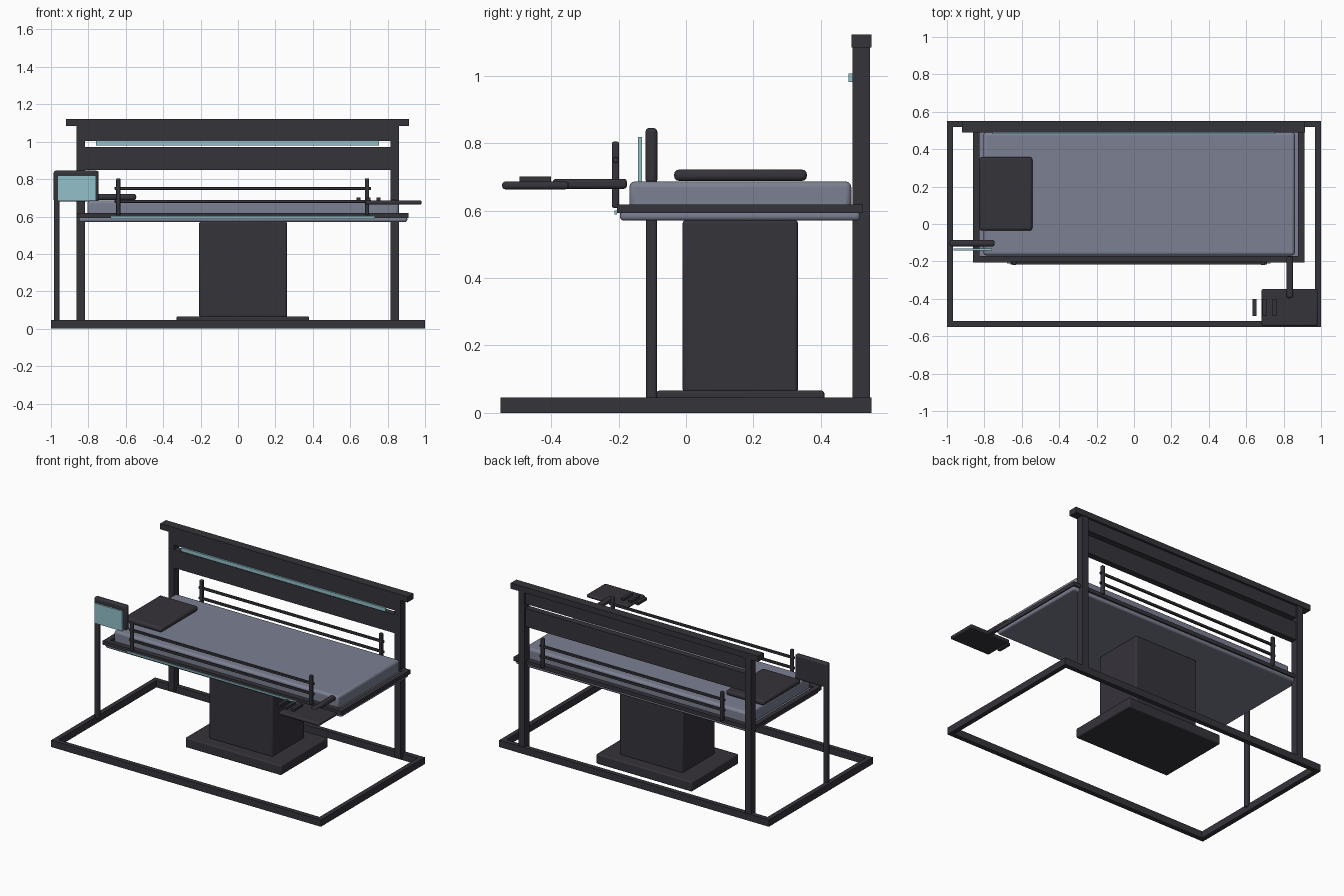
import bpy, bmesh
from mathutils import Matrix, Vector

if "Cube" in bpy.data.objects:
    bpy.data.objects.remove(bpy.data.objects["Cube"])


def material(name, rgb):
    m = bpy.data.materials.new(name)
    m.diffuse_color = (*rgb, 1)
    m.use_nodes = True
    m.node_tree.nodes["Principled BSDF"].inputs["Base Color"].default_value = m.diffuse_color
    return m


DARK = material("charcoal", (0.036, 0.033, 0.042))
GREY = material("blue_grey", (0.20, 0.215, 0.285))
TEAL = material("pale_teal", (0.29, 0.53, 0.59))


def finish(name, bm, mat, bevel=0.0, segments=3):
    me = bpy.data.meshes.new(name)
    bm.to_mesh(me)
    bm.free()
    me.materials.append(mat)
    ob = bpy.data.objects.new(name, me)
    bpy.context.collection.objects.link(ob)
    if bevel:
        mod = ob.modifiers.new("rounded_edges", 'BEVEL')
        mod.width = bevel
        mod.segments = segments
        bpy.context.view_layer.objects.active = ob
        ob.select_set(True)
        bpy.ops.object.shade_smooth_by_angle()
        ob.select_set(False)
    return ob


def add_box(bm, x, y, z):
    lo, hi = Vector((x[0], y[0], z[0])), Vector((x[1], y[1], z[1]))
    mat = Matrix.Translation((lo + hi) / 2) @ Matrix.Diagonal((*(hi - lo), 1))
    bmesh.ops.create_cube(bm, size=1, matrix=mat)


def box(name, x, y, z, mat=DARK, bevel=0.0):
    bm = bmesh.new()
    add_box(bm, x, y, z)
    return finish(name, bm, mat, bevel)


def ring(name, x, y, z, w, mat=DARK):
    """Rectangular frame made of one closed loop of mitred bars."""
    bm = bmesh.new()
    loops = []
    for inset, h in ((0, z[0]), (0, z[1]), (w, z[1]), (w, z[0])):
        a, b, c, d = x[0] + inset, x[1] - inset, y[0] + inset, y[1] - inset
        loops.append([bm.verts.new((px, py, h))
                      for px, py in ((a, c), (b, c), (b, d), (a, d))])
    for i in range(4):
        p, q = loops[i], loops[(i + 1) % 4]
        for j in range(4):
            k = (j + 1) % 4
            bm.faces.new((p[j], p[k], q[k], q[j]))
    bmesh.ops.recalc_face_normals(bm, faces=bm.faces)
    return finish(name, bm, mat)


# Floor frame
ring("floor_frame", (-1, 1), (-0.55, 0.55), (0, 0.046), 0.031)

# Rear gantry: posts, top beam, two panels and a light between them
for side, x in (("left", -0.841), ("right", 0.838)):
    box(f"rear_post_{side}", (x - 0.022, x + 0.022), (0.494, 0.546), (0.02, 1.09))
box("top_beam", (-0.92, 0.915), (0.49, 0.55), (1.084, 1.122))
box("upper_panel", (-0.86, 0.857), (0.4935, 0.535), (1.003, 1.086))
box("lower_panel", (-0.86, 0.857), (0.4935, 0.535), (0.85, 0.973))
box("rear_light_strip", (-0.76, 0.755), (0.482, 0.495), (0.981, 1.006), TEAL)

# Pedestal
box("pedestal_foot", (-0.33, 0.38), (-0.087, 0.41), (0, 0.066), bevel=0.008)
box("pedestal_column", (-0.208, 0.262), (-0.01, 0.332), (0.06, 0.572), bevel=0.01)

# Bed: deck, surrounding frame, mattress and pillow
box("bed_deck", (-0.85, 0.905), (-0.196, 0.516), (0.57, 0.602), GREY, 0.012)
ring("bed_frame", (-0.86, 0.912), (-0.205, 0.525), (0.592, 0.618), 0.034)
box("mattress", (-0.805, 0.86), (-0.168, 0.49), (0.6, 0.686), GREY, 0.016)
box("pillow", (-0.828, -0.544), (-0.035, 0.358), (0.688, 0.721), bevel=0.013)
box("bed_light_strip", (-0.68, 0.73), (-0.212, -0.204), (0.588, 0.6), TEAL)

# Guard rails on both long sides
for side, y in (("front", -0.209), ("rear", 0.53)):
    for end, x in (("left", -0.64), ("right", 0.69)):
        box(f"{side}_rail_post_{end}", (x - 0.011, x + 0.011),
            (y - 0.011, y + 0.011), (0.608, 0.804), bevel=0.005)
    for level, z in (("lower", 0.681), ("upper", 0.75)):
        box(f"{side}_rail_{level}", (-0.66, 0.712), (y - 0.008, y + 0.008),
            (z - 0.008, z + 0.008), bevel=0.004)

# Monitor on a stand
box("monitor_post", (-0.985, -0.955), (-0.118, -0.086), (0.03, 0.8), bevel=0.007)
box("monitor_body", (-0.986, -0.745), (-0.12, -0.085), (0.68, 0.845), bevel=0.012)
box("monitor_screen", (-0.965, -0.76), (-0.143, -0.13), (0.684, 0.818), TEAL)

# Side tray on an arm, with small tools
box("tray_arm", (0.815, 0.85), (-0.395, -0.175), (0.664, 0.694), bevel=0.01)
box("tray", (0.682, 0.982), (-0.545, -0.348), (0.663, 0.686), bevel=0.009)
for i in range(3):
    x = 0.634 + i * 0.053
    box(f"tray_tool_{i + 1}", (x, x + 0.021), (-0.493, -0.4), (0.684, 0.701))
